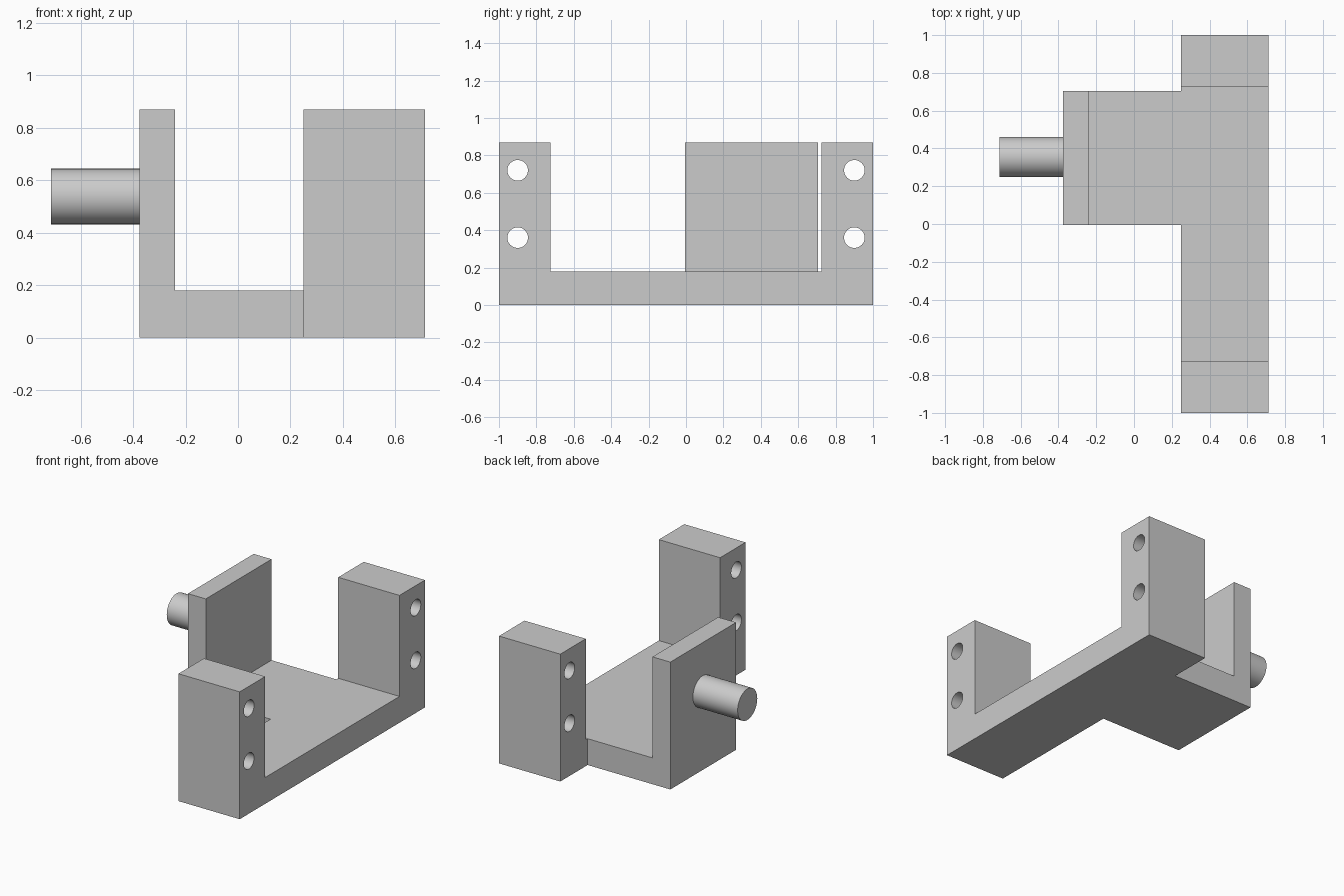
import bpy, bmesh, math
from mathutils import Matrix, Vector

if "Cube" in bpy.data.objects:
    bpy.data.objects.remove(bpy.data.objects["Cube"], do_unlink=True)

grey = bpy.data.materials.new("light_grey")
grey.use_nodes = True
grey.diffuse_color = (0.6, 0.6, 0.6, 1)
grey.node_tree.nodes["Principled BSDF"].inputs["Base Color"].default_value = (0.6, 0.6, 0.6, 1)

BASE_TOP, TOP = 0.18, 0.87
FRAME_X0, FRAME_X1 = 0.25, 0.713
ARM_X0, PLATE_X1 = -0.375, -0.24


def finish(name, bm):
    bmesh.ops.recalc_face_normals(bm, faces=bm.faces)
    mesh = bpy.data.meshes.new(name)
    bm.to_mesh(mesh)
    bm.free()
    mesh.materials.append(grey)
    obj = bpy.data.objects.new(name, mesh)
    bpy.context.collection.objects.link(obj)
    return obj


def prism(name, outline, sweep):
    """Extrude a planar outline along a vector."""
    bm = bmesh.new()
    face = bm.faces.new([bm.verts.new(p) for p in outline])
    new = bmesh.ops.extrude_face_region(bm, geom=[face])["geom"]
    bmesh.ops.translate(bm, vec=Vector(sweep),
                        verts=[v for v in new if isinstance(v, bmesh.types.BMVert)])
    return finish(name, bm)


def rod(name, x0, x1, y, z, radius):
    """Round bar lying along x."""
    bm = bmesh.new()
    place = Matrix.Translation(((x0 + x1) / 2, y, z)) @ Matrix.Rotation(math.pi / 2, 4, 'Y')
    bmesh.ops.create_cone(bm, cap_ends=True, segments=48, radius1=radius,
                          radius2=radius, depth=x1 - x0, matrix=place)
    return finish(name, bm)


def smooth(obj):
    bpy.ops.object.select_all(action='DESELECT')
    obj.select_set(True)
    bpy.context.view_layer.objects.active = obj
    bpy.ops.object.shade_smooth_by_angle(angle=math.radians(30))


# U-shaped frame: base bar with an upright post at each end
u_half = [(1, 0), (1, TOP), (0.725, TOP), (0.725, BASE_TOP)]
u_shape = u_half + [(-y, z) for y, z in reversed(u_half)]
frame = prism("post_frame", [(FRAME_X0, y, z) for y, z in u_shape],
              (FRAME_X1 - FRAME_X0, 0, 0))

# Two bolt holes through each post
for y in (-0.9, 0.9):
    for z in (0.36, 0.72):
        cutter = rod("hole_cutter", FRAME_X0 - 0.1, FRAME_X1 + 0.1, y, z, 0.055)
        cutter.hide_render = True
        cut = frame.modifiers.new("bolt_hole", 'BOOLEAN')
        cut.operation, cut.solver, cut.object = 'DIFFERENCE', 'EXACT', cutter
        bpy.context.view_layer.objects.active = frame
        bpy.ops.object.modifier_apply(modifier=cut.name)
        bpy.data.objects.remove(cutter, do_unlink=True)
smooth(frame)

# L-shaped side arm: floor with an upright plate at its outer edge
l_shape = [(FRAME_X0, 0), (FRAME_X0, BASE_TOP), (PLATE_X1, BASE_TOP),
           (PLATE_X1, TOP), (ARM_X0, TOP), (ARM_X0, 0)]
prism("side_arm", [(x, -0.005, z) for x, z in l_shape], (0, 0.71, 0))

# Round peg on the outside of the plate
smooth(rod("peg", -0.713, ARM_X0, 0.355, 0.538, 0.106))
